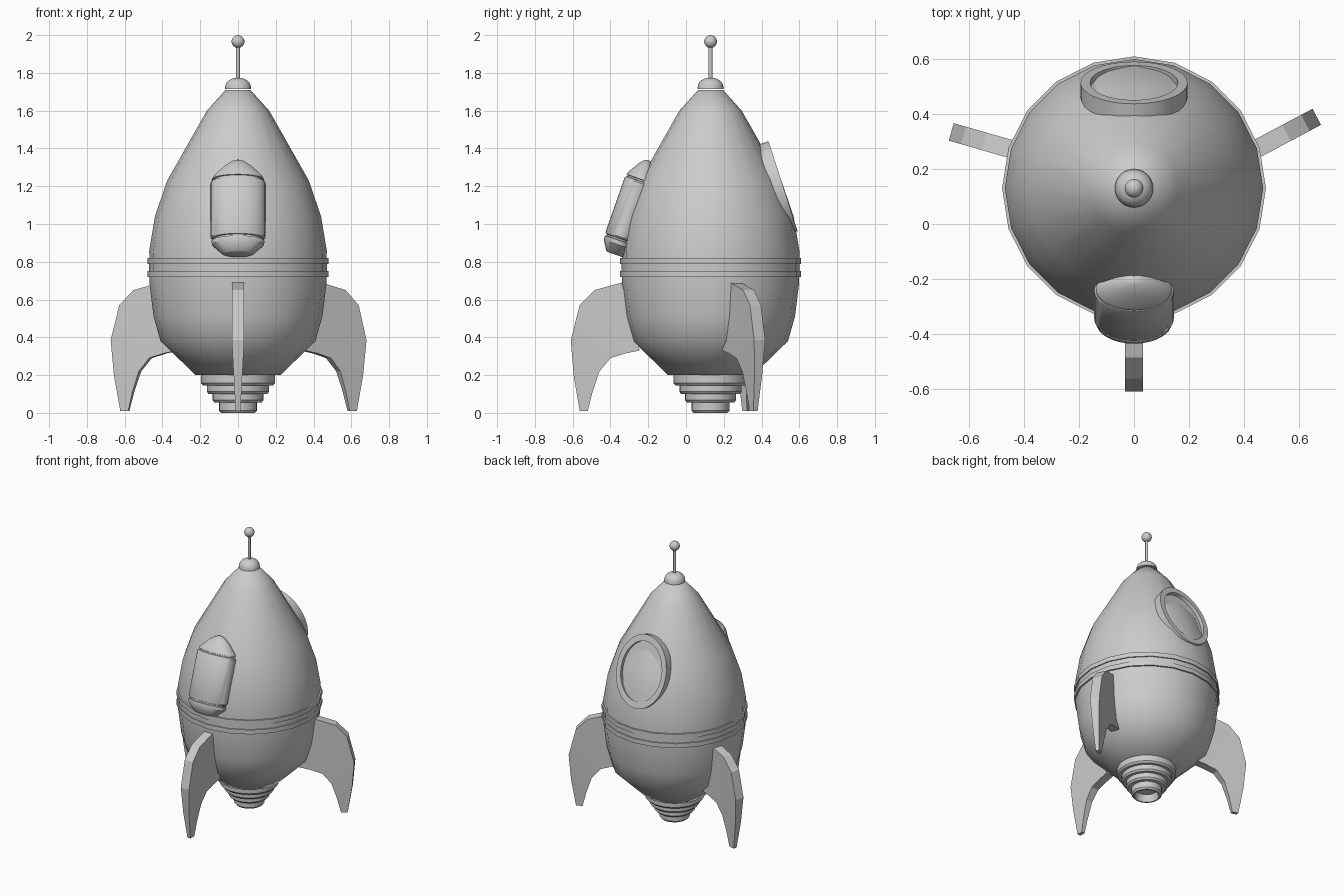
import bpy, bmesh
from math import sin, cos, pi, radians, atan2

if "Cube" in bpy.data.objects:
    bpy.data.objects.remove(bpy.data.objects["Cube"])

CY = 0.13  # hull axis sits behind the origin


def finish(name, bm, loc=(0, 0, 0), rot=(0, 0, 0), angle=35):
    bmesh.ops.recalc_face_normals(bm, faces=bm.faces)
    me = bpy.data.meshes.new(name)
    bm.to_mesh(me)
    bm.free()
    ob = bpy.data.objects.new(name, me)
    bpy.context.collection.objects.link(ob)
    ob.location, ob.rotation_euler = loc, rot
    bpy.ops.object.select_all(action='DESELECT')
    ob.select_set(True)
    bpy.context.view_layer.objects.active = ob
    bpy.ops.object.shade_smooth_by_angle(angle=radians(angle))
    return ob


def lathe(name, profile, n=20, sx=1, sy=1, closed=False, **kw):
    """Revolve (radius, z) points about z; open ends are capped."""
    bm = bmesh.new()
    rings = [[bm.verts.new((r * sx * cos(2 * pi * i / n), r * sy * sin(2 * pi * i / n), z))
              for i in range(n)] for r, z in profile]
    pairs = list(zip(rings, rings[1:]))
    if closed:
        pairs.append((rings[-1], rings[0]))
    else:
        bm.faces.new(rings[0])
        bm.faces.new(rings[-1])
    for a, b in pairs:
        for i in range(n):
            j = (i + 1) % n
            bm.faces.new((a[i], a[j], b[j], b[i]))
    return finish(name, bm, **kw)


axis = (0, CY, 0)

# Hull
lathe("hull", [(.225, .2), (.41, .38), (.447, .51), (.468, .68), (.47, .86), (.44, 1.04),
               (.375, 1.23), (.165, 1.6), (.066, 1.71)], loc=axis, angle=50)

# Belt: two raised bands on a thin sleeve
lathe("belt", [(.46, .72), (.48, .72), (.48, .752), (.472, .752), (.472, .788), (.48, .788),
               (.48, .82), (.46, .82)], closed=True, loc=axis)

# Stepped engine nozzle with a recessed mouth
steps = [(.195, .2, .145), (.165, .145, .1), (.135, .1, .055), (.1, .055, 0)]
prof = []
for r, top, bot in steps:
    prof += [(r, top), (r, bot + .012), (r - .01, bot)]
lathe("nozzle", prof + [(.08, 0), (.07, .05)], n=32, loc=axis)

# Nose cap, antenna rod and ball
lathe("nose_cap", [(.07, 1.715)] + [(.068 * cos(t * pi / 12), 1.725 + .05 * sin(t * pi / 12))
                                    for t in range(6)], n=24, loc=axis)
lathe("antenna_rod", [(.01, 1.76), (.01, 1.95)], n=12, loc=axis)
bm = bmesh.new()
bmesh.ops.create_uvsphere(bm, u_segments=20, v_segments=12, radius=.034)
finish("antenna_ball", bm, loc=(0, CY, 1.966))

# Fins: strip between outer and inner edge, (distance in from tip, z)
outer = [(.27, .69), (.125, .65), (.047, .57), (0, .385), (.015, .2), (.047, .01)]
inner = [(.365, .33), (.29, .315), (.21, .29), (.152, .22), (.115, .11), (.09, .01)]


def fin(name, x, y, degrees):
    bm = bmesh.new()
    rows = []
    for o, i in zip(outer, inner):
        row = []
        for d, z, s in ((*o, 1), (*i, 1), (*i, -1), (*o, -1)):
            w = .012 + .021 * min(1, z / .385)
            row.append(bm.verts.new((-d, s * w, z)))
        rows.append(row)
    bm.faces.new(rows[0])
    bm.faces.new(rows[-1])
    for a, b in zip(rows, rows[1:]):
        for k in range(4):
            m = (k + 1) % 4
            bm.faces.new((a[k], a[m], b[m], b[k]))
    finish(name, bm, loc=(x, y, 0), rot=(0, 0, radians(degrees)), angle=15)


fin("front_fin", 0, -.61, -90)
fin("right_fin", .665, .39, 28)
fin("left_fin", -.665, .335, 164)

# Oval window on the back, leaning with the hull
lean = -atan2(.952, .307)
win = dict(loc=(0, .514, 1.2), rot=(lean, 0, 0))
lathe("window_frame", [(1, 0), (1, -.13), (.82, -.13), (.82, 0)], n=32, sx=.195, sy=.25,
      closed=True, **win)
lathe("window_glass", [(.83, -.04), (.83, -.025)], n=32, sx=.195, sy=.25, **win)

# Flattened tank on the front, leaning with the hull
lathe("tank", [(.07, -.25), (.085, -.245), (.138, -.195), (.14, -.172), (.128, -.17), (.128, -.162),
               (.138, -.16), (.145, -.152), (.145, .152), (.138, .16), (.128, .162), (.128, .17),
               (.138, .172), (.13, .188), (.075, .243), (.035, .272), (.01, .28)],
      n=32, sy=.6, loc=(0, -.293, 1.074), rot=(radians(-19.3), 0, 0))
